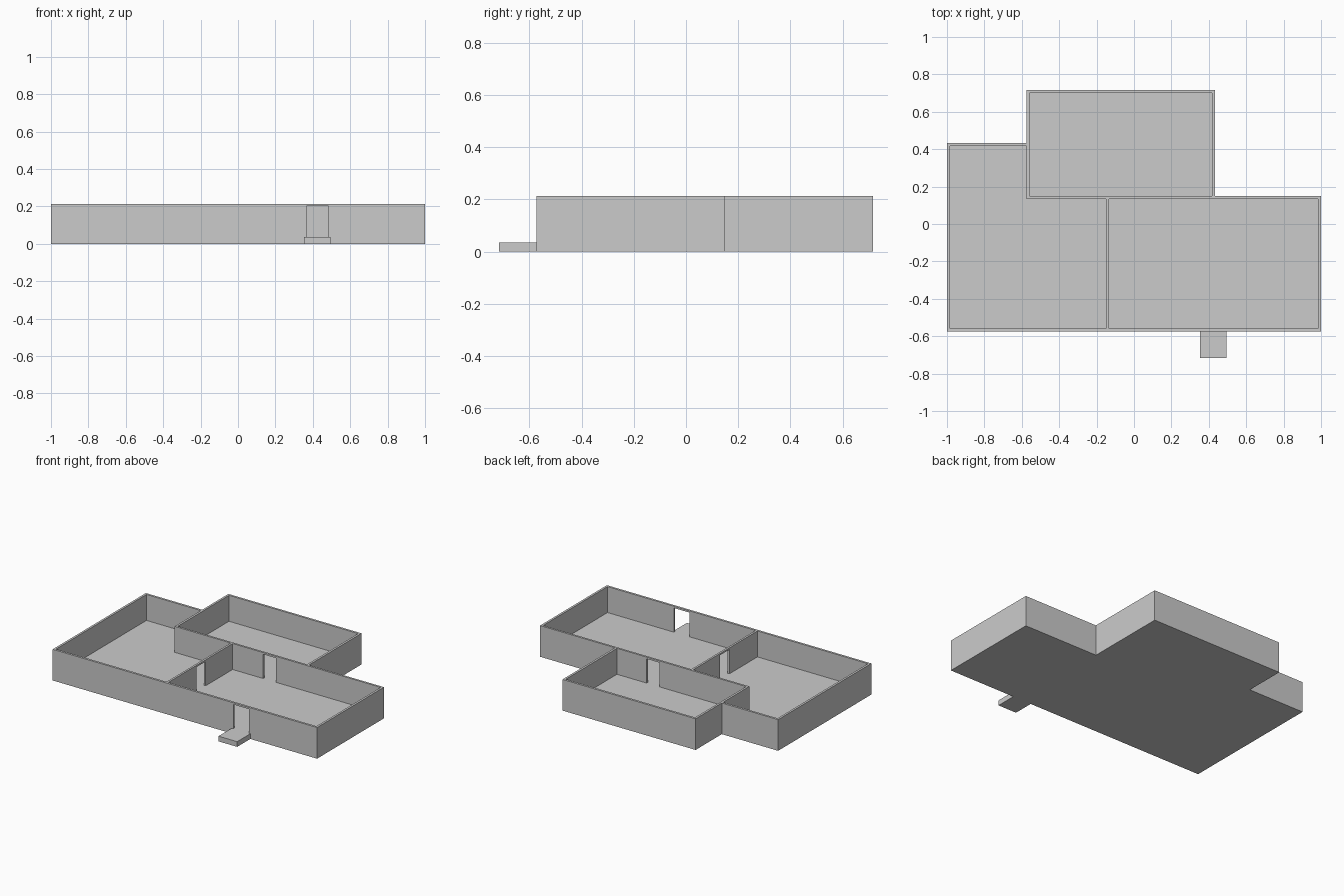
import bpy, bmesh

if "Cube" in bpy.data.objects:
    bpy.data.objects.remove(bpy.data.objects["Cube"])

FLOOR, DOOR, TOP = 0.0355, 0.201, 0.213


def prism(name, points, z0, z1, helper=False):
    bm = bmesh.new()
    base = bm.faces.new([bm.verts.new((x, y, z0)) for x, y in points])
    ext = bmesh.ops.extrude_face_region(bm, geom=[base])
    for v in ext["geom"]:
        if isinstance(v, bmesh.types.BMVert):
            v.co.z = z1
    bmesh.ops.recalc_face_normals(bm, faces=bm.faces[:])
    mesh = bpy.data.meshes.new(name)
    bm.to_mesh(mesh)
    bm.free()
    ob = bpy.data.objects.new(name, mesh)
    bpy.context.collection.objects.link(ob)
    if helper:
        ob.hide_render = True
        ob.display_type = 'WIRE'
    return ob


def rect(x0, x1, y0, y1):
    return [(x0, y0), (x1, y0), (x1, y1), (x0, y1)]


def cut(ob, cutter):
    mod = ob.modifiers.new(cutter.name, 'BOOLEAN')
    mod.operation = 'DIFFERENCE'
    mod.solver = 'EXACT'
    mod.object = cutter


# House body: outer footprint with solid base
house = prism("house_walls_and_floor", [
    (-1, -.574), (1, -.574), (1, .149), (.433, .149),
    (.433, .716), (-.574, .716), (-.574, .433), (-1, .433)], 0, TOP)

# Open-topped rooms
rooms = {
    "left_room": [(-.985, -.559), (-.149, -.559), (-.149, .135),
                  (-.574, .135), (-.574, .418), (-.985, .418)],
    "right_room": rect(-.135, .985, -.559, .135),
    "back_room": rect(-.559, .418, .149, .701),
}
for name, pts in rooms.items():
    cut(house, prism(name + "_cutter", pts, FLOOR, TOP + .1, True))

# Doorways
doors = {
    "front_door": rect(.366, .484, -.60, -.53),
    "back_room_door": rect(.095, .194, .11, .18),
    "side_room_door": rect(-.18, -.10, -.257, -.156),
}
for name, pts in doors.items():
    cut(house, prism(name + "_cutter", pts, FLOOR, DOOR, True))

# Entrance step
prism("entrance_step", rect(.354, .495, -.716, -.574), 0, FLOOR)

# Apply the cuts and remove the cutters
bpy.context.view_layer.update()
graph = bpy.context.evaluated_depsgraph_get()
result = bpy.data.meshes.new_from_object(house.evaluated_get(graph))
house.modifiers.clear()
house.data = result
for ob in [o for o in bpy.data.objects if o.name.endswith("_cutter")]:
    bpy.data.objects.remove(ob)
